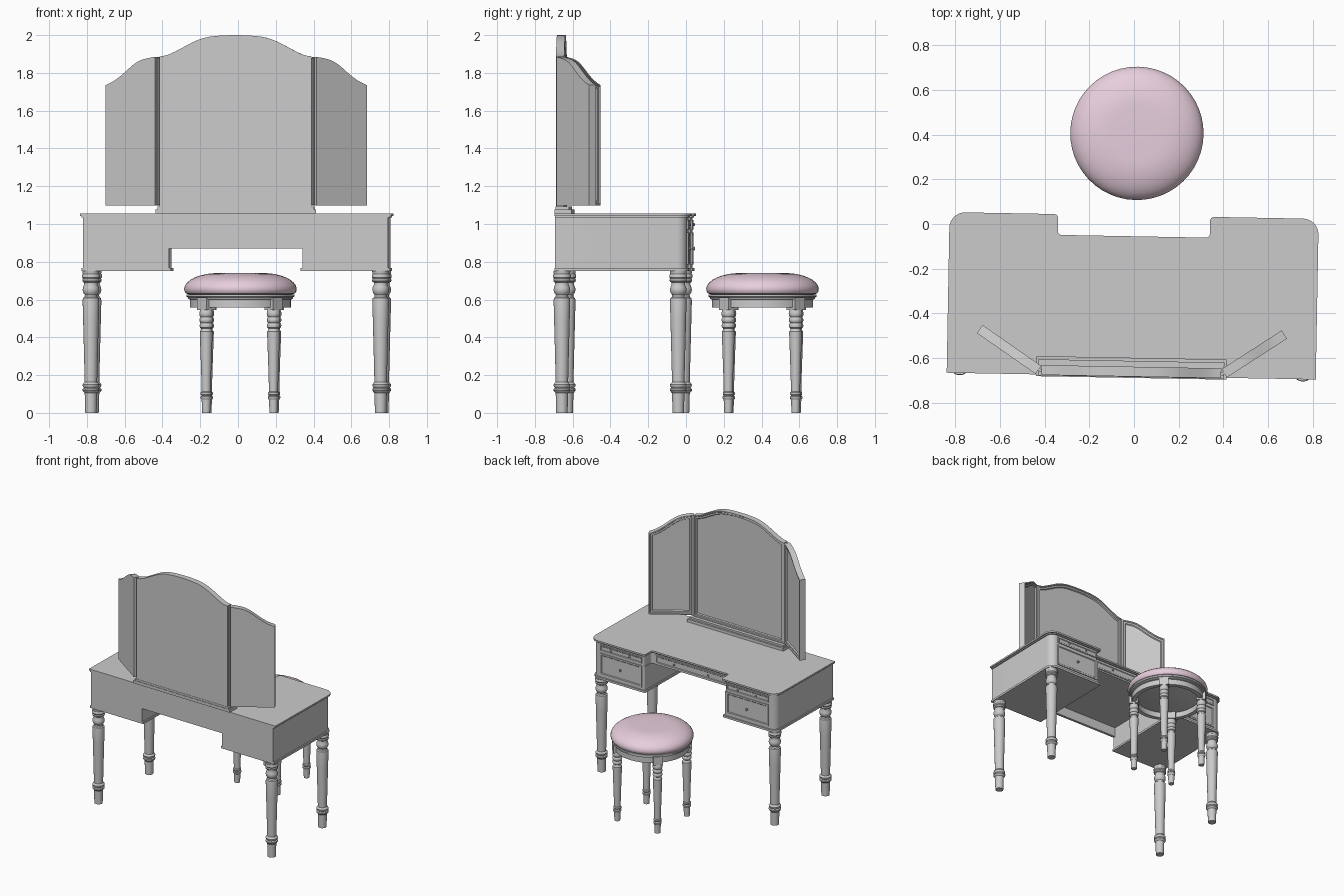
import bpy, bmesh
from math import sin, cos, pi, radians
from mathutils import Matrix

if "Cube" in bpy.data.objects:
    bpy.data.objects.remove(bpy.data.objects["Cube"])

T = Matrix.Translation
TURN = Matrix.Rotation(radians(-1.05), 4, 'Z')      # whole set stands slightly turned
STOOL = T((0.013, 0.405, 0)) @ TURN
objects = []


def finish(name, bm, M):
    bm.transform(M)
    bmesh.ops.recalc_face_normals(bm, faces=bm.faces)
    me = bpy.data.meshes.new(name)
    bm.to_mesh(me)
    bm.free()
    ob = bpy.data.objects.new(name, me)
    bpy.context.collection.objects.link(ob)
    objects.append(ob)
    return ob


def lathe(name, profile, M, seg=24, ring=False):
    """Turn (radius, z) points round z; a ring closes on itself, else ends are capped."""
    bm = bmesh.new()
    rows = [[bm.verts.new((r * cos(2 * pi * i / seg), r * sin(2 * pi * i / seg), z))
             for i in range(seg)] for r, z in profile]
    pairs = list(zip(rows, rows[1:])) + ([(rows[-1], rows[0])] if ring else [])
    for a, b in pairs:
        for i in range(seg):
            j = (i + 1) % seg
            bm.faces.new((a[i], a[j], b[j], b[i]))
    if not ring:
        bm.faces.new(rows[0])
        bm.faces.new(rows[-1])
    return finish(name, bm, M)


def prism(name, pts, z0, z1, M):
    bm = bmesh.new()
    lo = [bm.verts.new((x, y, z0)) for x, y in pts]
    hi = [bm.verts.new((x, y, z1)) for x, y in pts]
    bm.faces.new(lo)
    bm.faces.new(hi)
    for i in range(len(pts)):
        j = (i + 1) % len(pts)
        bm.faces.new((lo[i], lo[j], hi[j], hi[i]))
    return finish(name, bm, M)


def box(name, x0, x1, y0, y1, z0, z1, M):
    return prism(name, [(x0, y0), (x1, y0), (x1, y1), (x0, y1)], z0, z1, M)


def plate(name, pts, y0, y1, M, steps=()):
    """Upright (x, z) outline between y0 and y1; steps = insets on the +y face."""
    bm = bmesh.new()
    a = [bm.verts.new((x, y0, z)) for x, z in pts]
    b = [bm.verts.new((x, y1, z)) for x, z in pts]
    bm.faces.new(a)
    face = bm.faces.new(b)
    for i in range(len(pts)):
        j = (i + 1) % len(pts)
        bm.faces.new((a[i], a[j], b[j], b[i]))
    bmesh.ops.recalc_face_normals(bm, faces=bm.faces)
    for width, depth in steps:
        bmesh.ops.inset_individual(bm, faces=[face], thickness=width, depth=depth,
                                   use_even_offset=True)
    return finish(name, bm, M)


def rect(x0, x1, z0, z1):
    return [(x0, z0), (x1, z0), (x1, z1), (x0, z1)]


def rounded(corners, n=8):
    """Outline with square corners (x, y, radius) rounded off."""
    out = []
    for i, (x, y, r) in enumerate(corners):
        if r <= 0:
            out.append((x, y))
            continue
        dirs = []
        for q in (corners[i - 1], corners[(i + 1) % len(corners)]):
            dx, dy = q[0] - x, q[1] - y
            L = (dx * dx + dy * dy) ** 0.5
            dirs.append((dx / L, dy / L))
        (ax, ay), (bx, by) = dirs
        for k in range(n + 1):
            c, s = cos(pi / 2 * k / n), sin(pi / 2 * k / n)
            out.append((x + r * (ax + bx - bx * c - ax * s),
                        y + r * (ay + by - by * c - ay * s)))
    return out


def top_outline(d):
    X, B, F, K, R = 0.825 - d, -0.68, 0.038 - d, 0.34 + d, -0.055 - d
    return rounded([(-X, B, 0), (X, B, 0), (X, F, 0.07 - d), (K, F, 0.018), (K, R, 0.018),
                    (-K, R, 0.018), (-K, F, 0.018), (-X, F, 0.07 - d)])


def pedestal_outline(d):
    X, B, F, K = 0.825 - d, -0.68, 0.038 - d, 0.335 + d
    return rounded([(K, B, 0), (X, B, 0), (X, F, 0.07 - d), (K, F, 0.012)])


# Table top with stepped edge moulding
prism("table_top", top_outline(0), 1.042, 1.055, TURN)
prism("table_top_moulding", top_outline(0.009), 1.034, 1.042, TURN)
prism("upper_case", top_outline(0.018), 0.945, 1.034, TURN)
box("back_panel", -0.36, 0.36, -0.68, -0.66, 0.87, 0.95, TURN)

# Pedestals, drawers and knobs, mirrored left and right
KNOB = [(0.004, 0), (0.004, 0.006), (0.009, 0.009), (0.010, 0.013), (0.006, 0.017)]


def knob(name, x, y, z, size=1.0):
    lathe(name, KNOB, TURN @ T((x, y, z)) @ Matrix.Rotation(-pi / 2, 4, 'X')
          @ Matrix.Scale(size, 4), 12)


for s, side in ((1, "right"), (-1, "left")):
    M = TURN @ Matrix.Diagonal((s, 1, 1, 1))
    prism(side + "_pedestal", pedestal_outline(0.018), 0.755, 0.95, M)
    prism(side + "_pedestal_moulding", pedestal_outline(0.008), 0.75, 0.766, M)
    plate(side + "_drawer", rect(0.375, 0.745, 0.785, 0.955), 0.01, 0.027, M,
          [(0.012, 0), (0.005, -0.005)])
    plate(side + "_tray_front", rect(0.375, 0.745, 0.972, 1.022), 0.01, 0.027, M,
          [(0.008, 0), (0.004, -0.004)])
    knob(side + "_drawer_knob", s * 0.56, 0.021, 0.87)
    for x in (0.48, 0.64):
        knob(side + "_tray_knob", s * x, 0.021, 0.998, 0.8)
plate("middle_drawer", rect(-0.32, 0.32, 0.957, 1.022), -0.085, -0.066, TURN,
      [(0.009, 0), (0.004, -0.004)])
for x in (-0.15, 0.15):
    knob("middle_drawer_knob", x, -0.071, 0.99, 0.8)

# Turned table legs
LEG = [(0.030, 0), (0.033, 0.105), (0.038, 0.11), (0.044, 0.118), (0.044, 0.127),
       (0.037, 0.133), (0.043, 0.14), (0.044, 0.15), (0.038, 0.158), (0.033, 0.163),
       (0.035, 0.25), (0.041, 0.48), (0.044, 0.595), (0.042, 0.607), (0.034, 0.613),
       (0.032, 0.625), (0.040, 0.635), (0.044, 0.65), (0.042, 0.665), (0.035, 0.68),
       (0.036, 0.69), (0.044, 0.695), (0.046, 0.704), (0.042, 0.711), (0.047, 0.718),
       (0.047, 0.73), (0.043, 0.736), (0.045, 0.752)]
for x in (-0.767, 0.767):
    for y, end in ((-0.643, "back"), (-0.027, "front")):
        lathe(end + "_leg", LEG, TURN @ T((x, y, 0)))

# Mirror stand, centre mirror and angled wings
box("mirror_base", -0.425, 0.425, -0.688, -0.598, 1.055, 1.078, TURN)
box("mirror_base_step", -0.415, 0.415, -0.684, -0.612, 1.078, 1.092, TURN)
ARCH = [(0.402, 1.887), (0.37, 1.892), (0.345, 1.901), (0.32, 1.913), (0.29, 1.929),
        (0.26, 1.945), (0.23, 1.961), (0.20, 1.974), (0.17, 1.984), (0.14, 1.991),
        (0.10, 1.996), (0.05, 1.999)]
FRAME = [(0.008, 0), (0.004, -0.006), (0.012, 0), (0.005, -0.009)]
centre = ([(-0.402, 1.09), (0.402, 1.09)] + ARCH + [(0, 2.0)]
          + [(-x, z) for x, z in reversed(ARCH)])
plate("centre_mirror", centre, -0.682, -0.638, TURN, FRAME)
wing = [(0, 1.098), (0.32, 1.098), (0.32, 1.735), (0.29, 1.746), (0.26, 1.760), (0.23, 1.778),
        (0.20, 1.799), (0.17, 1.822), (0.14, 1.843), (0.11, 1.860), (0.08, 1.871),
        (0.04, 1.879), (0, 1.885)]
for s, side in ((1, "right"), (-1, "left")):
    M = (TURN @ Matrix.Diagonal((s, 1, 1, 1)) @ T((0.415, -0.66, 0))
         @ Matrix.Rotation(radians(33.8), 4, 'Z'))
    plate(side + "_wing_mirror", wing, -0.022, 0.022, M, FRAME)
    lathe(side + "_hinge", [(0.008, 1.1), (0.008, 1.88)],
          TURN @ T((s * 0.408, -0.662, 0)), 10)

# Stool: cushion, rim, apron ring, blocks and turned legs
cushion = lathe("stool_cushion", [
    (0.27, 0.626), (0.288, 0.632), (0.296, 0.643), (0.298, 0.657), (0.294, 0.673),
    (0.283, 0.689), (0.265, 0.704), (0.242, 0.717), (0.214, 0.727), (0.182, 0.735),
    (0.15, 0.739), (0.12, 0.740)], STOOL, 48)
lathe("stool_rim", [(0.27, 0.600), (0.279, 0.604), (0.279, 0.612), (0.287, 0.616),
                    (0.287, 0.628)], STOOL, 48)
lathe("stool_apron", [(0.268, 0.557), (0.268, 0.605), (0.235, 0.605), (0.235, 0.557)],
      STOOL, 48, ring=True)
STOOL_LEG = [(0.021, 0), (0.024, 0.07), (0.029, 0.076), (0.030, 0.086), (0.024, 0.092),
             (0.029, 0.098), (0.029, 0.107), (0.024, 0.113), (0.026, 0.2), (0.033, 0.40),
             (0.034, 0.43), (0.028, 0.437), (0.027, 0.447), (0.033, 0.452), (0.035, 0.462),
             (0.033, 0.471), (0.028, 0.476), (0.033, 0.481), (0.036, 0.492), (0.033, 0.502),
             (0.029, 0.507), (0.034, 0.513), (0.036, 0.525), (0.034, 0.537), (0.030, 0.548)]
for k in range(4):
    M = STOOL @ Matrix.Rotation(pi / 4 + k * pi / 2, 4, 'Z') @ T((0.252, 0, 0))
    lathe("stool_leg", STOOL_LEG, M)
    box("stool_leg_block", -0.033, 0.033, -0.036, 0.036, 0.546, 0.612, M)

pink = bpy.data.materials.new("pink_fabric")
pink.diffuse_color = (0.80, 0.62, 0.72, 1)
pink.use_nodes = True
pink.node_tree.nodes["Principled BSDF"].inputs["Base Color"].default_value = pink.diffuse_color
cushion.data.materials.append(pink)

for ob in objects:
    ob.select_set(True)
bpy.context.view_layer.objects.active = objects[0]
bpy.ops.object.shade_smooth_by_angle(angle=radians(35))
